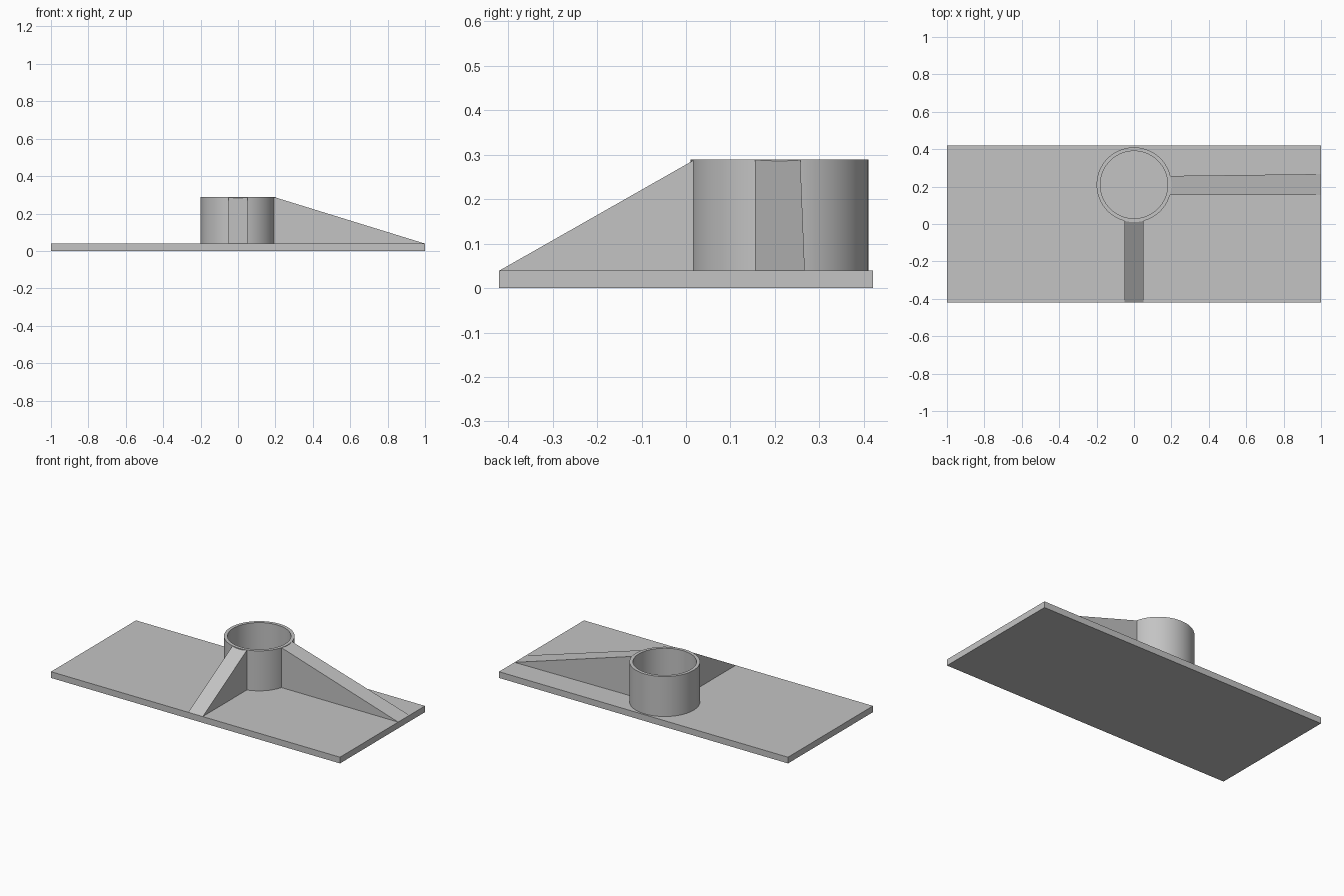
import bpy, bmesh, math
from mathutils import Vector

if "Cube" in bpy.data.objects:
    bpy.data.objects.remove(bpy.data.objects["Cube"], do_unlink=True)

HALF_X, HALF_Y = 1.0, 0.42
BASE_TOP, TUBE_TOP = 0.039, 0.289
CENTRE = Vector((0, 0.21, 0))
OUTER, INNER = 0.2, 0.18

grey = bpy.data.materials.new("plain grey")
grey.use_nodes = True
colour = (0.55, 0.55, 0.55, 1)
grey.diffuse_color = colour
grey.node_tree.nodes["Principled BSDF"].inputs["Base Color"].default_value = colour


def finish(name, bm):
    """Turn a bmesh into a named grey object."""
    bmesh.ops.recalc_face_normals(bm, faces=bm.faces)
    mesh = bpy.data.meshes.new(name)
    bm.to_mesh(mesh)
    bm.free()
    mesh.materials.append(grey)
    obj = bpy.data.objects.new(name, mesh)
    bpy.context.collection.objects.link(obj)
    return obj


def rib(name, near, far):
    """Wedge falling from the tube rim at the near pair to the plate at the far pair."""
    bm = bmesh.new()
    low, high, tip = [
        [bm.verts.new((x, y, z)) for x, y in pair]
        for pair, z in ((near, BASE_TOP), (near, TUBE_TOP), (far, BASE_TOP))
    ]
    for a, b in ((low, high), (high, tip), (tip, low)):
        bm.faces.new((a[0], a[1], b[1], b[0]))
    for side in (0, 1):
        bm.faces.new((low[side], high[side], tip[side]))
    return finish(name, bm)


# Base plate
bm = bmesh.new()
bmesh.ops.create_cube(bm, size=1)
bmesh.ops.scale(bm, vec=(2 * HALF_X, 2 * HALF_Y, BASE_TOP), verts=bm.verts)
bmesh.ops.translate(bm, vec=(0, 0, BASE_TOP / 2), verts=bm.verts)
finish("base_plate", bm)

# Open tube: wall section spun around its axis
bm = bmesh.new()
section = [(INNER, BASE_TOP), (INNER, TUBE_TOP), (OUTER, TUBE_TOP), (OUTER, BASE_TOP)]
verts = [bm.verts.new(CENTRE + Vector((r, 0, z))) for r, z in section]
edges = [bm.edges.new((verts[i - 1], verts[i])) for i in range(len(verts))]
bmesh.ops.spin(bm, geom=verts + edges, cent=CENTRE, axis=(0, 0, 1),
               angle=math.tau, steps=96, use_duplicate=False)
bmesh.ops.remove_doubles(bm, verts=bm.verts, dist=0.0005)
tube = finish("tube", bm)
bpy.context.view_layer.objects.active = tube
tube.select_set(True)
bpy.ops.object.shade_smooth_by_angle(angle=math.radians(30))

# Ribs, rooted inside the tube wall
rib("front_rib", [(-0.05, 0.02), (0.05, 0.02)],
    [(-0.05, -HALF_Y), (0.05, -HALF_Y)])
rib("left_rib", [(0.19, 0.155), (0.19, 0.257)],
    [(HALF_X, 0.155), (HALF_X, 0.267)])
